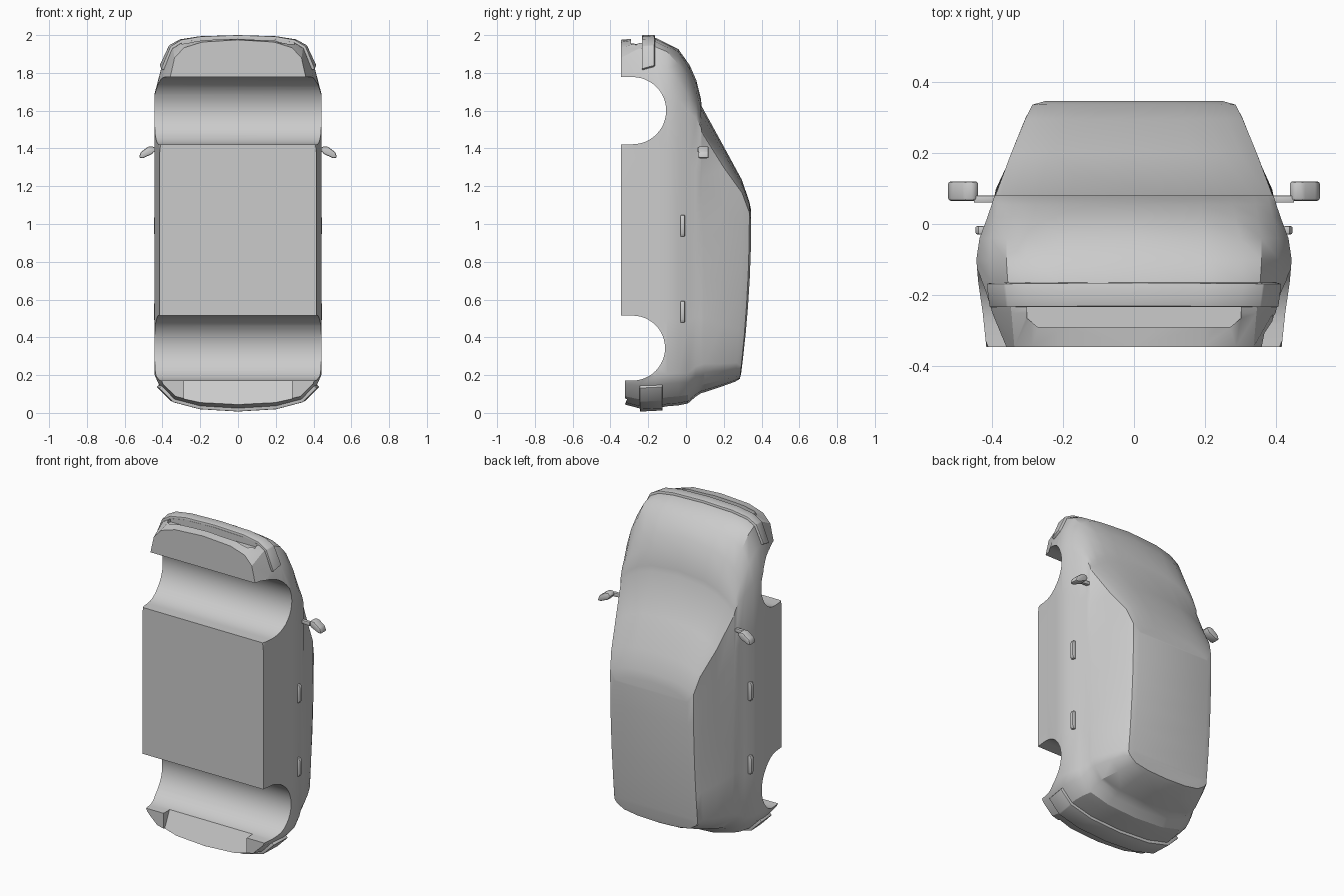
import bpy, bmesh, math
from mathutils import Vector

default = bpy.data.objects.get("Cube")
if default:
    bpy.data.objects.remove(default, do_unlink=True)

# One flat paint for every part
paint = bpy.data.materials.new("light_grey_paint")
paint.use_nodes = True
grey = (0.6, 0.6, 0.6, 1)
paint.diffuse_color = grey
paint.node_tree.nodes["Principled BSDF"].inputs["Base Color"].default_value = grey


def make_object(name, verts, faces):
    bm = bmesh.new()
    points = [bm.verts.new(v) for v in verts]
    for face in faces:
        bm.faces.new([points[i] for i in face])
    bmesh.ops.recalc_face_normals(bm, faces=bm.faces)
    mesh = bpy.data.meshes.new(name)
    bm.to_mesh(mesh)
    bm.free()
    mesh.materials.append(paint)
    obj = bpy.data.objects.new(name, mesh)
    bpy.context.collection.objects.link(obj)
    return obj


def prism(name, outline, axis, low, high):
    """Extrude a 2D outline along the named axis."""
    def place(a, b, depth):
        return {"x": (depth, a, b), "y": (a, depth, b), "z": (a, b, depth)}[axis]
    n = len(outline)
    verts = [place(a, b, depth) for depth in (low, high) for a, b in outline]
    faces = [list(range(n)), list(range(n, 2 * n))]
    faces += [(i, (i + 1) % n, n + (i + 1) % n, n + i) for i in range(n)]
    return make_object(name, verts, faces)


def bake_modifiers(obj):
    graph = bpy.context.evaluated_depsgraph_get()
    mesh = bpy.data.meshes.new_from_object(obj.evaluated_get(graph))
    obj.modifiers.clear()
    obj.data = mesh


def smooth(obj, degrees=30):
    bpy.ops.object.select_all(action="DESELECT")
    obj.select_set(True)
    bpy.context.view_layer.objects.active = obj
    bpy.ops.object.shade_smooth_by_angle(angle=math.radians(degrees))


def round_edges(obj, width):
    bevel = obj.modifiers.new("rounding", "BEVEL")
    bevel.width = width
    bevel.segments = 2
    bake_modifiers(obj)
    smooth(obj)


# Corner templates: (share of half width, share of corner depth)
TAIL = [(0, 0), (.47, .07), (.79, .28), (.95, .7), (1, 1)]
NOSE = [(0, 0), (.46, .02), (.69, .07), (.81, .16), (.92, .5), (1, 1)]
SCREEN = [(0, 0), (.46, .12), (.69, .32), (.86, .6), (.96, .85), (1, 1)]

# Body rings, underside to roof:
# nose y, nose z, nose corner, screen blend, tail y, tail z, tail corner, half width
RINGS = [
    (-.345, 1.975, .6, 0, -.345, .05, .15, .415),
    (-.25, 1.985, .35, 0, -.25, .025, .17, .425),
    (-.16, 1.985, .3, 0, -.16, .025, .17, .438),
    (-.1, 1.955, .27, 0, -.1, .035, .17, .443),
    (-.04, 1.925, .27, .3, -.04, .04, .17, .434),
    (.02, 1.84, .25, .6, .01, .05, .16, .412),
    (.055, 1.76, .2, .9, .05, .085, .16, .4),
    (.08, 1.66, .15, 1, .08, .105, .15, .392),
    (.082, 1.625, .14, 1, .1, .11, .15, .388),
    (.2, 1.41, .11, 1, .19, .14, .12, .345),
    (.295, 1.235, .07, 1, .26, .165, .1, .305),
    (.335, 1.12, .06, 1, .285, .18, .07, .285),
    (.345, 1.07, .06, 1, .292, .21, .06, .25),
]


def half_ring(ring):
    """Points on the +x side, from tail centre to nose centre."""
    nose_y, nose_z, nose_c, blend, tail_y, tail_z, tail_c, width = ring
    flat = [(width * f, tail_z + tail_c * d) for f, d in TAIL]
    start, end = tail_z + tail_c, nose_z - nose_c
    flat += [(width, start + (end - start) * i / 5) for i in range(1, 5)]
    for (f, d), (g, e) in reversed(list(zip(NOSE, SCREEN))):
        flat.append((width * (f + (g - f) * blend), nose_z - nose_c * (d + (e - d) * blend)))
    points = []
    for x, z in flat:
        t = (z - tail_z) / (nose_z - tail_z)
        bow = .06 * t * (1 - t) if nose_y > .25 else 0
        points.append(Vector((x, tail_y + (nose_y - tail_y) * t + bow, z)))
    return points


def mirrored(p):
    return Vector((-p.x, p.y, p.z))


def full_ring(half):
    return half + [mirrored(p) for p in reversed(half[1:-1])]


# Car body shell
halves = [half_ring(r) for r in RINGS]
n = len(halves[0])
size = 2 * n - 2
verts = [p for h in halves for p in full_ring(h)]
faces = []
for r in range(len(RINGS) - 1):
    for i in range(size):
        j = (i + 1) % size
        faces.append((r * size + i, r * size + j, (r + 1) * size + j, (r + 1) * size + i))
for base in (0, (len(RINGS) - 1) * size):
    for i in range(n - 1):
        quad = [i, i + 1, (size - i - 1) % size, (size - i) % size]
        faces.append([base + k for k in dict.fromkeys(quad)])
body = make_object("car_body", verts, faces)


# Wheel arches, rear underside and grille are cut away
def arch(name, centre_z, radius):
    centre_y = -.283
    outline = [(-.6, centre_z - radius)]
    for i in range(25):
        a = math.pi * (i / 24 - .5)
        outline.append((centre_y + radius * math.cos(a), centre_z + radius * math.sin(a)))
    outline.append((-.6, centre_z + radius))
    return prism(name, outline, "x", -.7, .7)


cutters = [
    arch("front_arch_cutter", 1.6, .178),
    arch("rear_arch_cutter", .343, .172),
    prism("rear_floor_cutter", [(-.5, -.1), (-.322, -.1), (-.322, .3), (-.5, .3)], "x", -.7, .7),
    prism("rear_recess_cutter", [(-.5, .05), (-.322, .05), (-.25, .2), (-.5, .2)], "x", -.285, .285),
    prism("grille_cutter", [(-.3, -.233), (-.3, -.265), (-.27, -.29),
                            (.27, -.29), (.3, -.265), (.3, -.233)], "z", 1.94, 2.2),
]
for cutter in cutters:
    cutter.hide_render = True
    cut = body.modifiers.new(cutter.name, "BOOLEAN")
    cut.operation = "DIFFERENCE"
    cut.solver = "EXACT"
    cut.object = cutter
bake_modifiers(body)
for cutter in cutters:
    bpy.data.objects.remove(cutter, do_unlink=True)
smooth(body, 28)


# Raised bands that wrap around the nose and tail
def ring_at(y):
    for a, b in zip(RINGS, RINGS[1:]):
        if a[0] <= y <= b[0]:
            t = (y - a[0]) / (b[0] - a[0])
            return half_ring([p + (q - p) * t for p, q in zip(a, b)])


def band(name, low, high, pick, thickness):
    rows = []
    for y in (low, high):
        side = pick(ring_at(y))
        rows.append([mirrored(p) for p in reversed(side[1:])] + side)
    m = len(rows[0])
    strip = make_object(name, rows[0] + rows[1],
                        [(i, i + 1, m + i + 1, m + i) for i in range(m - 1)])
    solid = strip.modifiers.new("thickness", "SOLIDIFY")
    solid.thickness = thickness
    solid.offset = 0
    round_edges(strip, .004)


band("front_light_band", -.232, -.165, lambda h: h[::-1][:5], .03)
band("rear_bumper_band", -.245, -.125, lambda h: h[:4], .036)

# Door mirrors and handles on both sides
for side, s in (("left", 1), ("right", -1)):
    shell = [(.435, 1.395), (.45, 1.412), (.475, 1.41), (.515, 1.38),
             (.525, 1.35), (.505, 1.348), (.455, 1.37)]
    round_edges(prism(side + "_mirror", [(s * x, z) for x, z in shell], "y", .065, .12), .008)
    stalk = [(.38, 1.385), (.38, 1.405), (.45, 1.405), (.45, 1.38)]
    round_edges(prism(side + "_mirror_stalk", [(s * x, z) for x, z in stalk], "y", .06, .08), .003)
    for door, z in (("front", .99), ("rear", .535)):
        grip = [(s * .42, z - .057), (s * .437, z - .057), (s * .445, z - .04),
                (s * .445, z + .04), (s * .437, z + .057), (s * .42, z + .057)]
        round_edges(prism(f"{side}_{door}_door_handle", grip, "y", -.029, -.006), .004)
